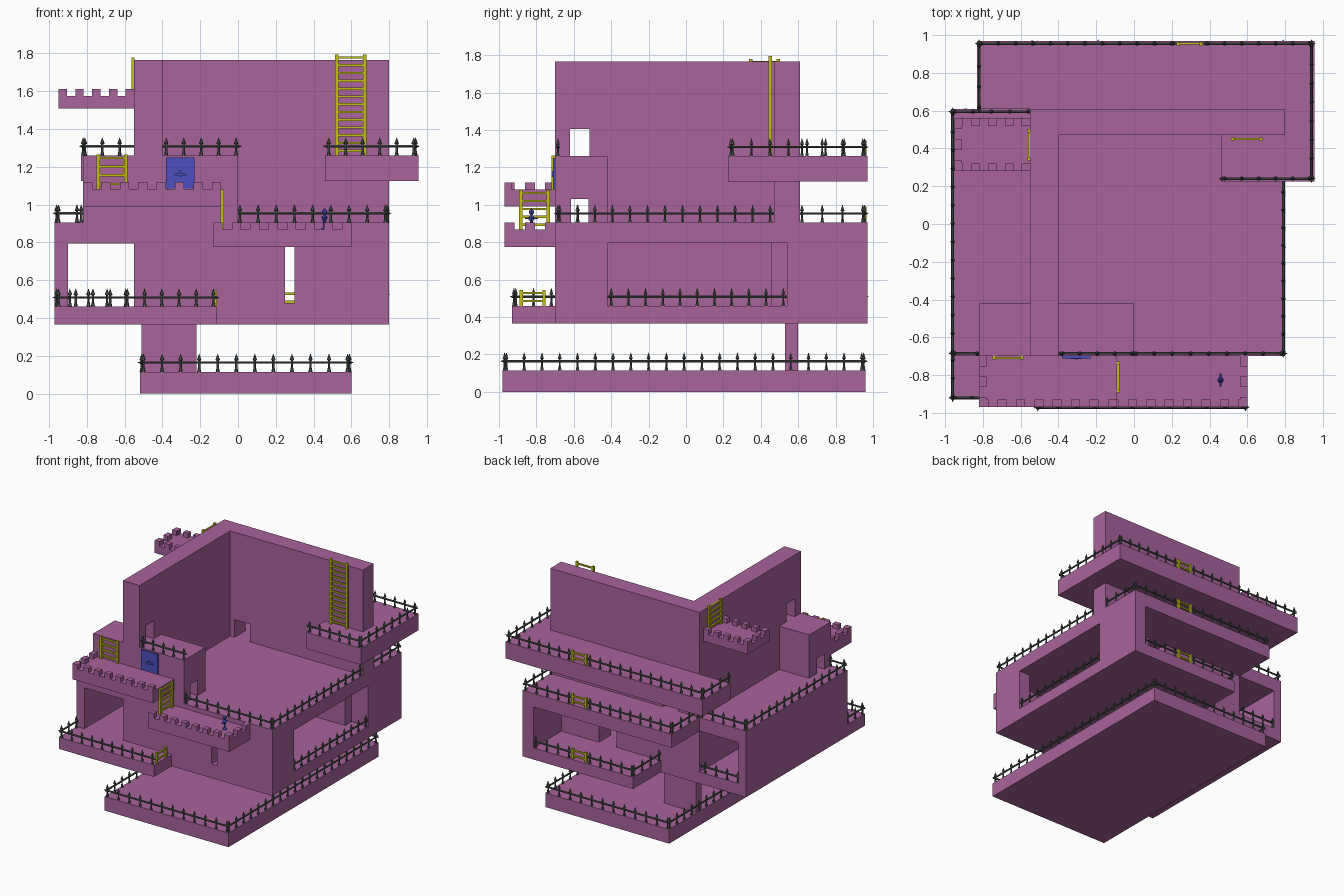
import bpy, bmesh, math
from mathutils import Matrix, Vector


def mat(name, rgb):
    m = bpy.data.materials.new(name)
    m.diffuse_color = (*rgb, 1)
    return m


PURPLE = mat("purple", (0.39, 0.125, 0.33))
IRON = mat("iron", (0.075, 0.085, 0.08))
YELLOW = mat("yellow", (0.55, 0.52, 0.01))
BLUE = mat("blue", (0.07, 0.08, 0.52))


def finish(name, bm, m):
    bmesh.ops.recalc_face_normals(bm, faces=bm.faces)
    me = bpy.data.meshes.new(name)
    bm.to_mesh(me)
    bm.free()
    ob = bpy.data.objects.new(name, me)
    me.materials.append(m)
    bpy.context.collection.objects.link(ob)
    return ob


def add_box(bm, x0, x1, y0, y1, z0, z1):
    M = Matrix.Translation(((x0 + x1) / 2, (y0 + y1) / 2, (z0 + z1) / 2)) @ \
        Matrix.Diagonal((x1 - x0, y1 - y0, z1 - z0, 1))
    bmesh.ops.create_cube(bm, size=1, matrix=M)


def box(name, *dims, m=PURPLE):
    bm = bmesh.new()
    add_box(bm, *dims)
    return finish(name, bm, m)


def slab(name, pts, z0, z1):
    bm = bmesh.new()
    f = bm.faces.new([bm.verts.new((x, y, z0)) for x, y in pts])
    r = bmesh.ops.extrude_face_region(bm, geom=[f])
    vs = [v for v in r["geom"] if isinstance(v, bmesh.types.BMVert)]
    bmesh.ops.translate(bm, verts=vs, vec=(0, 0, z1 - z0))
    return finish(name, bm, PURPLE)


def cut(ob, *dims):
    c = box("cutter", *dims)
    c.hide_render = True
    md = ob.modifiers.new("cut", "BOOLEAN")
    md.operation, md.solver, md.object = "DIFFERENCE", "EXACT", c
    bpy.context.view_layer.objects.active = ob
    bpy.ops.object.modifier_apply(modifier=md.name)
    bpy.data.objects.remove(c)


def lathe(bm, prof, M, n=6):
    rings = []
    for r, h in prof:
        rings.append([bm.verts.new(M @ Vector((r * math.cos(a), r * math.sin(a), h)))
                      for a in (2 * math.pi * i / n for i in range(n))])
    for a, b in zip(rings, rings[1:]):
        for i in range(n):
            bm.faces.new((a[i], a[(i + 1) % n], b[(i + 1) % n], b[i]))
    bm.faces.new(rings[0][::-1])
    bm.faces.new(rings[-1])


def fence(name, z, *runs):
    """Spiked posts on a spear-ended rail, for each run (x0, y0, x1, y1)."""
    bm = bmesh.new()
    for x0, y0, x1, y1 in runs:
        a, b = Vector((x0, y0, z)), Vector((x1, y1, z))
        d = b - a
        L = d.length
        n = max(1, round((L - 0.02) / 0.095))
        u = d.normalized()
        for i in range(n + 1):
            p = a + u * (0.01 + (L - 0.02) * i / n)
            lathe(bm, [(0.011, 0), (0.006, 0.025), (0.006, 0.06), (0.012, 0.063),
                       (0.0005, 0.096)], Matrix.Translation(p))
        R = Matrix.Translation(a + Vector((0, 0, 0.049))) @ u.to_track_quat("Z", "Y").to_matrix().to_4x4()
        lathe(bm, [(0.0005, -0.022), (0.011, 0), (0.007, 0.003), (0.007, L - 0.003),
                   (0.011, L), (0.0005, L + 0.022)], R)
    return finish(name, bm, IRON)


def ladder(name, x, y, z0, z1, axis, w=0.165):
    bm = bmesh.new()
    def bar(a0, a1, t, h0, h1):
        if axis == "x":
            add_box(bm, x + a0, x + a1, y - t, y + t, h0, h1)
        else:
            add_box(bm, x - t, x + t, y + a0, y + a1, h0, h1)
    for s in (-1, 1):
        c = s * (w / 2 - 0.009)
        bar(c - 0.009, c + 0.009, 0.009, z0, z1)
    n = max(1, round((z1 - z0) / 0.042))
    for i in range(n):
        h = z0 + (i + 0.6) * (z1 - z0) / n
        bar(-w / 2 + 0.01, w / 2 - 0.01, 0.006, h - 0.006, h + 0.006)
    return finish(name, bm, YELLOW)


def merlons(name, z, *runs):
    """Battlement teeth along strips (x0, x1, y0, y1); the long side is divided."""
    bm = bmesh.new()
    for x0, x1, y0, y1 in runs:
        along_x = (x1 - x0) > (y1 - y0)
        L = max(x1 - x0, y1 - y0)
        n = 2 * round((L / 0.047 - 1) / 2) + 1
        for i in range(0, n, 2):
            s, e = L * i / n, L * (i + 1) / n
            if along_x:
                add_box(bm, x0 + s, x0 + e, y0, y1, z, z + 0.038)
            else:
                add_box(bm, x0, x1, y0 + s, y0 + e, z, z + 0.038)
    return finish(name, bm, PURPLE)


# base and support
box("base", -0.52, 0.60, -0.98, 0.96, 0, 0.115)
box("support_wall", -0.51, -0.22, 0.53, 0.60, 0.115, 0.365)
fence("base_fence", 0.115, (-0.51, -0.97, 0.59, -0.97), (-0.51, 0.95, 0.59, 0.95),
      (-0.51, -0.97, -0.51, 0.95), (0.59, -0.97, 0.59, 0.95))

# lower storey: floor, walls with openings, roof
slab("lower_floor", [(-.97, -.93), (-.11, -.93), (-.11, -.7), (.8, -.7), (.8, .97),
                     (-.2, .97), (-.2, .61), (-.97, .61)], 0.365, 0.46)
slab("lower_roof", [(-.97, -.7), (.8, -.7), (.8, .97), (-.55, .97), (-.55, .61),
                    (-.97, .61)], 0.795, 0.905)
box("left_wall", -0.97, -0.90, -0.70, 0.61, 0.46, 0.795)
rooms = slab("lower_walls", [(-.55, -.7), (.8, -.7), (.8, .97), (.7, .97), (.7, .61),
                             (-.55, .61)], 0.46, 0.795)
cut(rooms, -0.40, 0.70, -0.61, 0.455, 0.40, 0.85)      # room
cut(rooms, 0.25, 0.30, -0.80, -0.55, 0.48, 0.78)       # front slot
cut(rooms, 0.65, 0.90, -0.42, 0.54, 0.40, 0.85)        # side window
cut(rooms, 0.20, 0.36, 0.40, 0.66, 0.40, 0.85)         # back door
fence("lower_fence", 0.46, (-0.96, -0.92, -0.12, -0.92), (-0.96, -0.92, -0.96, -0.71),
      (0.79, -0.41, 0.79, 0.53), (0.38, 0.955, 0.70, 0.955), (-0.19, 0.955, 0.21, 0.955),
      (-0.19, 0.61, -0.19, 0.955), (-0.90, 0.60, -0.19, 0.60))
fence("roof_fence", 0.905, (-0.96, -0.685, -0.82, -0.685), (-0.96, -0.685, -0.96, 0.595),
      (-0.96, 0.595, -0.55, 0.595), (0.0, -0.685, 0.79, -0.685), (0.79, -0.685, 0.79, 0.46),
      (0.79, 0.61, 0.79, 0.955), (0.38, 0.955, 0.79, 0.955), (-0.54, 0.955, 0.21, 0.955),
      (-0.54, 0.61, -0.54, 0.955))

# tall L-shaped wall with the two side towers and doorways
wall = slab("tall_wall", [(-.55, -.7), (-.40, -.7), (-.40, .47), (.80, .47), (.80, .61),
                          (-.55, .61)], 0.905, 1.765)
left_tower = box("left_tower", -0.82, -0.55, -0.70, -0.42, 0.905, 1.26)
right_tower = box("right_tower", -0.40, 0.0, -0.70, -0.42, 0.905, 1.26)
for part in (wall, left_tower, right_tower):
    cut(part, -1, 0.2, -0.615, -0.52, 0.85, 1.03)
cut(wall, -0.7, -0.3, -0.62, -0.515, 1.26, 1.405)
cut(wall, -0.36, -0.22, 0.40, 0.70, 0.85, 1.05)
fence("tower_fence", 1.26, (-0.39, -0.685, 0.0, -0.685))

# upper terrace
slab("terrace", [(-.83, .61), (.80, .61), (.80, .47), (.46, .47), (.46, .225), (.955, .225),
                 (.955, .97), (-.83, .97)], 1.125, 1.26)
fence("terrace_fence", 1.26, (0.47, 0.24, 0.94, 0.24), (0.94, 0.24, 0.94, 0.955),
      (0.38, 0.955, 0.94, 0.955), (-0.82, 0.955, 0.21, 0.955), (-0.82, 0.61, -0.82, 0.955))

# battlement balconies
box("front_balcony", -0.82, -0.09, -0.97, -0.70, 0.99, 1.082)
merlons("front_merlons", 1.082, (-0.82, -0.09, -0.97, -0.93), (-0.82, -0.78, -0.97, -0.70))
box("low_balcony", -0.13, 0.60, -0.97, -0.70, 0.775, 0.868)
merlons("low_merlons", 0.868, (-0.13, 0.60, -0.97, -0.93), (0.56, 0.60, -0.97, -0.70))
box("high_balcony", -0.95, -0.55, 0.28, 0.56, 1.51, 1.575)
merlons("high_merlons", 1.575, (-0.95, -0.55, 0.28, 0.32), (-0.95, -0.55, 0.52, 0.56),
        (-0.95, -0.91, 0.28, 0.56))

# ladders
ladder("wall_ladder", 0.597, 0.45, 1.26, 1.795, "x")
ladder("tower_ladder", -0.667, -0.709, 1.082, 1.265, "x")
ladder("balcony_ladder", -0.083, -0.81, 0.868, 1.08, "y")
ladder("high_ladder", -0.556, 0.42, 1.575, 1.78, "y")
ladder("porch_ladder", -0.12, -0.82, 0.46, 0.545, "y", 0.14)
for i, z in enumerate((0.46, 0.905, 1.26)):
    ladder("back_ladder_%d" % i, 0.295, 0.955, z, z + 0.085, "x", 0.14)

# blue door with frame and handle
bm = bmesh.new()
add_box(bm, -0.38, -0.23, -0.706, -0.698, 1.085, 1.25)
for x in (-0.374, -0.236):
    add_box(bm, x - 0.006, x + 0.006, -0.711, -0.70, 1.085, 1.25)
add_box(bm, -0.38, -0.23, -0.711, -0.70, 1.238, 1.25)
add_box(bm, -0.335, -0.275, -0.715, -0.70, 1.155, 1.164)
add_box(bm, -0.31, -0.30, -0.718, -0.70, 1.15, 1.18)
finish("door", bm, BLUE)

# small figure on the low balcony
bm = bmesh.new()
T = Matrix.Translation((0.458, -0.826, 0.868))
lathe(bm, [(0.016, 0), (0.016, 0.006), (0.007, 0.014), (0.007, 0.04), (0.017, 0.066),
           (0.006, 0.076), (0.013, 0.088), (0.013, 0.098), (0.003, 0.112)], T, 8)
lathe(bm, [(0.005, -0.035), (0.007, 0), (0.005, 0.035)],
      T @ Matrix.Translation((0, 0, 0.06)) @ Matrix.Rotation(math.pi / 2, 4, "X"))
finish("figurine", bm, BLUE)
